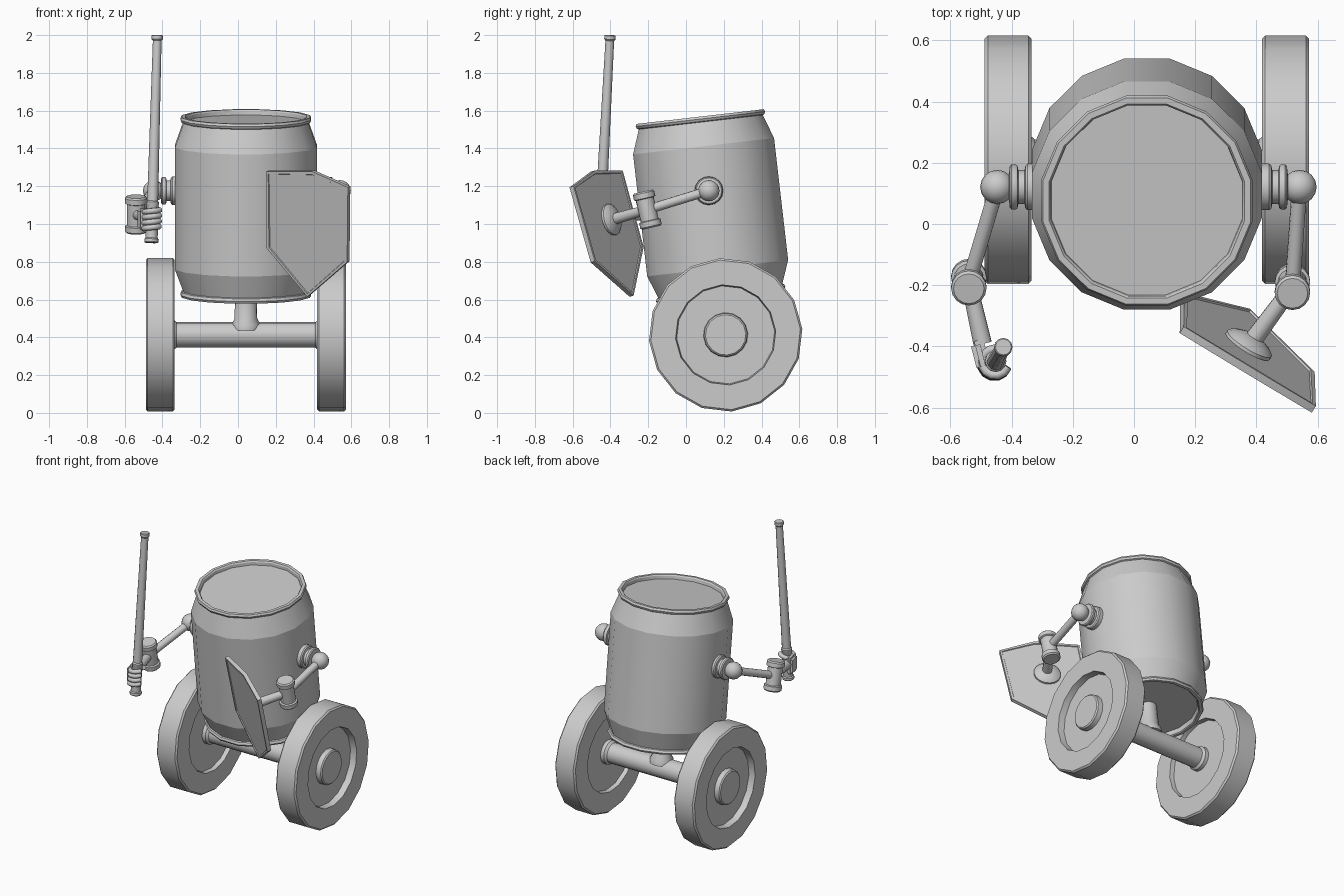
import bpy, bmesh, math
from mathutils import Vector, Matrix

if "Cube" in bpy.data.objects:
    bpy.data.objects.remove(bpy.data.objects["Cube"])

metal = bpy.data.materials.new("light_grey")
metal.diffuse_color = (0.6, 0.6, 0.6, 1)
metal.use_nodes = True
metal.node_tree.nodes["Principled BSDF"].inputs["Base Color"].default_value = metal.diffuse_color
V = Vector
CX = 0.042                      # centre line of barrel and axle
X = V((1, 0, 0))


def finish(name, bm, ring_edges=(), ring_angle=35):
    """Make the object; smooth faces, sharp edges by angle."""
    bmesh.ops.recalc_face_normals(bm, faces=bm.faces[:])
    for f in bm.faces:
        f.smooth = True
    rings = set(ring_edges)
    for e in bm.edges:
        limit = ring_angle if e in rings else 35
        if len(e.link_faces) == 2 and e.calc_face_angle() > math.radians(limit):
            e.smooth = False
    me = bpy.data.meshes.new(name)
    bm.to_mesh(me)
    bm.free()
    me.materials.append(metal)
    ob = bpy.data.objects.new(name, me)
    bpy.context.collection.objects.link(ob)
    return ob


def lathe(name, profile, origin, axis, n=16, phase=0.0, ring_angle=35):
    """Revolve (radius, height) points around an axis, capped at both ends."""
    bm = bmesh.new()
    M = Matrix.Translation(V(origin)) @ V((0, 0, 1)).rotation_difference(V(axis).normalized()).to_matrix().to_4x4()
    rings = []
    for r, h in profile:
        ring = []
        for i in range(n):
            a = math.radians(phase) + 2 * math.pi * i / n
            ring.append(bm.verts.new(M @ V((r * math.cos(a), r * math.sin(a), h))))
        rings.append(ring)
    for a, b in zip(rings, rings[1:]):
        for i in range(n):
            j = (i + 1) % n
            bm.faces.new((a[i], a[j], b[j], b[i]))
    bm.faces.new(rings[0])
    bm.faces.new(rings[-1])
    ring_edges = [bm.edges.get((r[i], r[(i + 1) % n])) for r in rings for i in range(n)]
    return finish(name, bm, ring_edges, ring_angle)


def rod(name, a, b, r1, r2=None, n=12):
    a, b = V(a), V(b)
    return lathe(name, [(r1, 0), (r2 or r1, (b - a).length)], a, b - a, n)


def ball(name, c, r):
    bm = bmesh.new()
    bmesh.ops.create_uvsphere(bm, u_segments=16, v_segments=10, radius=r,
                              matrix=Matrix.Translation(V(c)))
    return finish(name, bm)


# barrel body, leaning forward, with rolled rims and recessed ends
tilt = math.radians(6.6)
lean = V((0, -math.sin(tilt), math.cos(tilt)))
base = V((CX, 0.185, 0.617))
barrel = [(0.315, 0.035), (0.32, 0.005), (0.327, 0), (0.345, 0), (0.352, 0.012), (0.345, 0.026),
          (0.337, 0.03), (0.383, 0.15), (0.383, 0.80), (0.337, 0.928), (0.346, 0.932),
          (0.352, 0.945), (0.346, 0.958), (0.326, 0.958), (0.32, 0.95), (0.318, 0.93)]
lathe("barrel", barrel, base, lean, 16, 11.25, 14)

# post and axle
axle_c = V((CX, 0.21, 0.413))
lathe("post", [(0.075, 0.03), (0.075, 0.06), (0.06, 0.085), (0.057, 0.28)], axle_c, lean, 16)
rod("axle", axle_c - X * 0.43, axle_c + X * 0.43, 0.067, n=16)

# wheels with a recess on both faces and a round hub
wheel = [(0.26, 0.03), (0.264, 0), (0.397, 0), (0.407, 0.01), (0.407, 0.143), (0.397, 0.153),
         (0.266, 0.153), (0.26, 0.11), (0.118, 0.11), (0.115, 0.143), (0.107, 0.15)]
for s, side in ((-1, "left"), (1, "right")):
    lathe(side + "_wheel", wheel, axle_c + X * s * 0.377, X * s, 16, 4.5 * s)
    lathe(side + "_axle_collar", [(0.067, -0.01), (0.08, 0.005), (0.08, 0.04)],
          axle_c + X * s * 0.377, X * s)

# arms: shoulder collar, ball, upper arm, elbow drum, forearm
elbow_axis = V((0, -0.22, 0.975))
elbow = [(0.05, -0.098), (0.058, -0.09), (0.058, -0.062), (0.048, -0.058),
         (0.048, 0.058), (0.058, 0.062), (0.058, 0.09), (0.05, 0.098)]
collar = [(0.076, 0.34), (0.076, 0.395), (0.07, 0.402), (0.055, 0.405), (0.055, 0.425),
          (0.07, 0.428), (0.074, 0.435), (0.074, 0.447), (0.068, 0.453), (0.04, 0.456), (0.04, 0.49)]
arms = {"left": (-1, V((-0.54, -0.19, 1.05)), V((-0.495, -0.39, 1.035))),
        "right": (1, V((0.518, -0.205, 1.076)), V((0.385, -0.385, 1.025)))}
for side, (s, e, w) in arms.items():
    shoulder = V((0.047 + s * 0.494, 0.121, 1.176))
    lathe(side + "_shoulder_collar", collar, (0.047, 0.121, 1.176), X * s)
    ball(side + "_shoulder_ball", shoulder, 0.056)
    rod(side + "_upper_arm", shoulder, e, 0.025)
    lathe(side + "_elbow", elbow, e, elbow_axis)
    rod(side + "_forearm", e, w, 0.026, 0.031)

# shield: flat six-sided plate with a raised border on both faces
pts = [(0.156, -0.346, 1.28), (0.40, -0.494, 1.28), (0.588, -0.606, 1.197),
       (0.584, -0.494, 0.80), (0.373, -0.288, 0.618), (0.158, -0.235, 0.875)]
nrm = V((0.504, 0.83, 0.238)).normalized()
bm = bmesh.new()
back = [bm.verts.new(V(p) + nrm * 0.013) for p in pts]
front = [bm.verts.new(V(p) - nrm * 0.013) for p in pts]
bm.faces.new(back)
bm.faces.new(front[::-1])
for i in range(6):
    j = (i + 1) % 6
    bm.faces.new((back[i], front[i], front[j], back[j]))
bmesh.ops.recalc_face_normals(bm, faces=bm.faces[:])
big = [f for f in bm.faces if len(f.verts) == 6]
bmesh.ops.inset_individual(bm, faces=big, thickness=0.016, depth=0)
bmesh.ops.inset_individual(bm, faces=big, thickness=0.003, depth=-0.006)
finish("shield", bm)
lathe("shield_mount", [(0.085, 0), (0.085, 0.012), (0.07, 0.024), (0.032, 0.04)],
      V((0.372, -0.40, 1.022)), nrm)

# staff with end caps and a thicker grip
s0, s1 = V((-0.458, -0.46, 0.90)), V((-0.427, -0.402, 2.0))
L = (s1 - s0).length
lathe("staff", [(0.034, 0), (0.038, 0.005), (0.038, 0.02), (0.032, 0.026), (0.032, 0.2),
                (0.035, 0.205), (0.035, 0.215), (0.029, 0.222), (0.023, L - 0.03),
                (0.03, L - 0.022), (0.03, L - 0.004), (0.026, L)], s0, s1 - s0, 12)

# hand: palm block and curled fingers around the grip
bm = bmesh.new()
bmesh.ops.create_cube(bm, size=1, matrix=Matrix.Translation((-0.502, -0.43, 1.025))
                      @ Matrix.Rotation(0.25, 4, 'Z') @ Matrix.Diagonal((0.045, 0.10, 0.115, 1)))
bmesh.ops.bevel(bm, geom=bm.edges[:], offset=0.014, segments=2, affect='EDGES')
finish("palm", bm)


def digit(name, z, start, end, slope):
    cu = bpy.data.curves.new(name, 'CURVE')
    cu.dimensions, cu.bevel_depth, cu.bevel_resolution, cu.use_fill_caps = '3D', 0.015, 2, True
    sp = cu.splines.new('POLY')
    sp.points.add(6)
    c = s0.lerp(s1, (z - 0.9) / 1.1)
    for i, p in enumerate(sp.points):
        a = math.radians(start + (end - start) * i / 6)
        p.co = (c.x + 0.043 * math.cos(a), c.y + 0.043 * math.sin(a), z + slope * i / 6, 1)
    cu.materials.append(metal)
    ob = bpy.data.objects.new(name, cu)
    bpy.context.collection.objects.link(ob)
    bpy.ops.object.select_all(action='DESELECT')
    ob.select_set(True)
    bpy.context.view_layer.objects.active = ob
    bpy.ops.object.convert(target='MESH')


for k in range(4):
    digit(f"finger_{k + 1}", 0.975 + 0.029 * k, 170, 340, 0.012)
digit("thumb", 1.06, 150, 40, 0.02)
